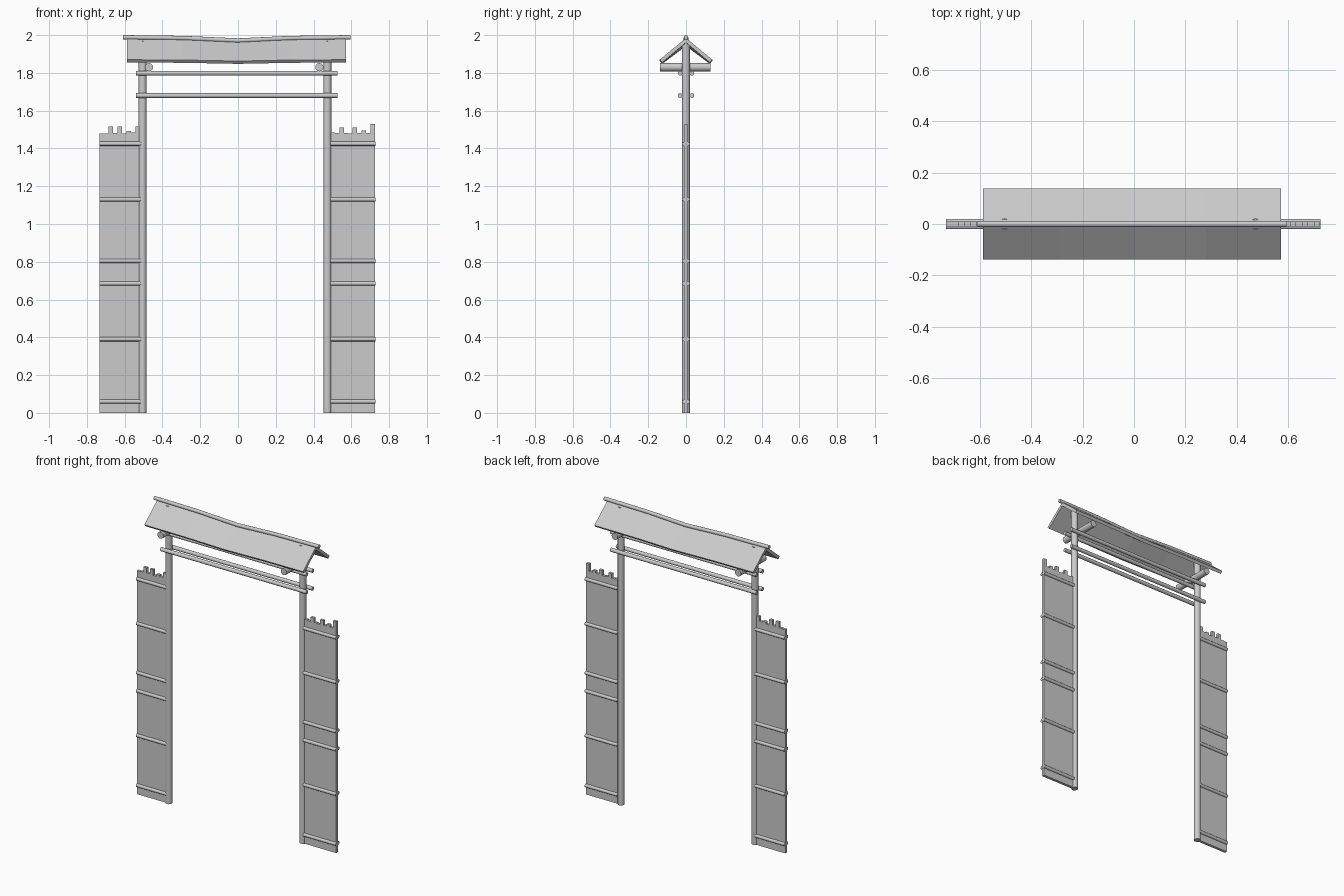
import bpy, bmesh
from math import radians
from mathutils import Vector

if "Cube" in bpy.data.objects:
    bpy.data.objects.remove(bpy.data.objects["Cube"])


def finish(name, bm, smooth=False):
    bmesh.ops.recalc_face_normals(bm, faces=bm.faces)
    me = bpy.data.meshes.new(name)
    bm.to_mesh(me)
    bm.free()
    ob = bpy.data.objects.new(name, me)
    bpy.context.collection.objects.link(ob)
    if smooth:
        bpy.ops.object.select_all(action='DESELECT')
        ob.select_set(True)
        bpy.context.view_layer.objects.active = ob
        bpy.ops.object.shade_smooth_by_angle(angle=radians(40))
    return ob


def loft(name, rings, smooth=False):
    """Skin a list of matching closed rings and cap both ends."""
    bm = bmesh.new()
    vs = [[bm.verts.new(p) for p in r] for r in rings]
    n = len(vs[0])
    for a, b in zip(vs, vs[1:]):
        for i in range(n):
            j = (i + 1) % n
            bm.faces.new((a[i], a[j], b[j], b[i]))
    bm.faces.new(vs[0])
    bm.faces.new(vs[-1])
    return finish(name, bm, smooth)


def pole(name, a, b, r, sides=12):
    """Round pole between two points."""
    a, b = Vector(a), Vector(b)
    d = b - a
    rot = d.to_track_quat('Z', 'Y').to_matrix().to_4x4()
    rot.translation = (a + b) / 2
    bm = bmesh.new()
    bmesh.ops.create_cone(bm, cap_ends=True, segments=sides, radius1=r,
                          radius2=r, depth=d.length, matrix=rot)
    return finish(name, bm, True)


# Posts and the short cross beams that carry the eaves
for side, x, xc in (("left", -0.505, -0.471), ("right", 0.474, 0.431)):
    pole(side + "_post", (x, 0, 0), (x, 0, 1.97), 0.021)
    pole(side + "_cross_beam", (xc, -0.138, 1.83), (xc, 0.13, 1.83), 0.022)

# Paired lintel poles in front of and behind the posts
for z in (1.68, 1.798):
    for tag, y in (("front", -0.031), ("back", 0.031)):
        pole(f"{tag}_lintel_{z}", (-0.54, y, z), (0.527, y, z), 0.0125)


# Plank fence panels with uneven tops
def panel(name, x0, x1, tops, t=0.009):
    w = (x1 - x0) / len(tops)
    outline = [(x0, 0)]
    for i, h in enumerate(tops):
        for p in ((x0 + i * w, h), (x0 + (i + 1) * w, h)):
            if p != outline[-1]:
                outline.append(p)
    outline.append((x1, 0))
    loft(name, [[(x, y, z) for x, z in outline] for y in (-t, t)])


panel("left_fence", -0.733, -0.52,
      [1.478, 1.48, 1.515, 1.482, 1.515, 1.478, 1.492, 1.484, 1.515])
panel("right_fence", 0.49, 0.725,
      [1.485, 1.481, 1.51, 1.483, 1.479, 1.512, 1.482, 1.496, 1.481, 1.53])

# Rails clamping both faces of the fences
for side, x0, x1 in (("left", -0.733, -0.51), ("right", 0.49, 0.728)):
    for z in (0.06, 0.39, 0.685, 0.805, 1.13, 1.425):
        for tag, y in (("front", -0.01), ("back", 0.01)):
            pole(f"{side}_{tag}_rail_{z}", (x0, y, z), (x1, y, z), 0.011, 10)

# Sagging gable roof: chevron section lofted along x
section = [(0, 1.985, 1), (0.139, 1.87, 0.4), (0.126, 1.855, 0.4),
           (0, 1.96, 1), (-0.126, 1.855, 0.4), (-0.139, 1.87, 0.4)]
loft("roof", [[(x, y, z - sag * k) for y, z, k in section]
              for x, sag in ((-0.588, 0), (-0.29, 0.004), (0, 0.018),
                             (0.28, 0.004), (0.573, 0))])

# Ridge pole following the sag
ring = [(0.012 * Vector((1, 0))) for _ in range(1)]
bpts = []
for i in range(12):
    v = Vector((0, 0.012))
    from mathutils import Matrix
    bpts.append(Matrix.Rotation(radians(30 * i), 2) @ v)
loft("ridge_pole", [[(x, p.x, z + p.y) for p in bpts]
                    for x, z in ((-0.61, 1.988), (-0.29, 1.984), (0, 1.971),
                                 (0.28, 1.984), (0.595, 1.988))], True)
